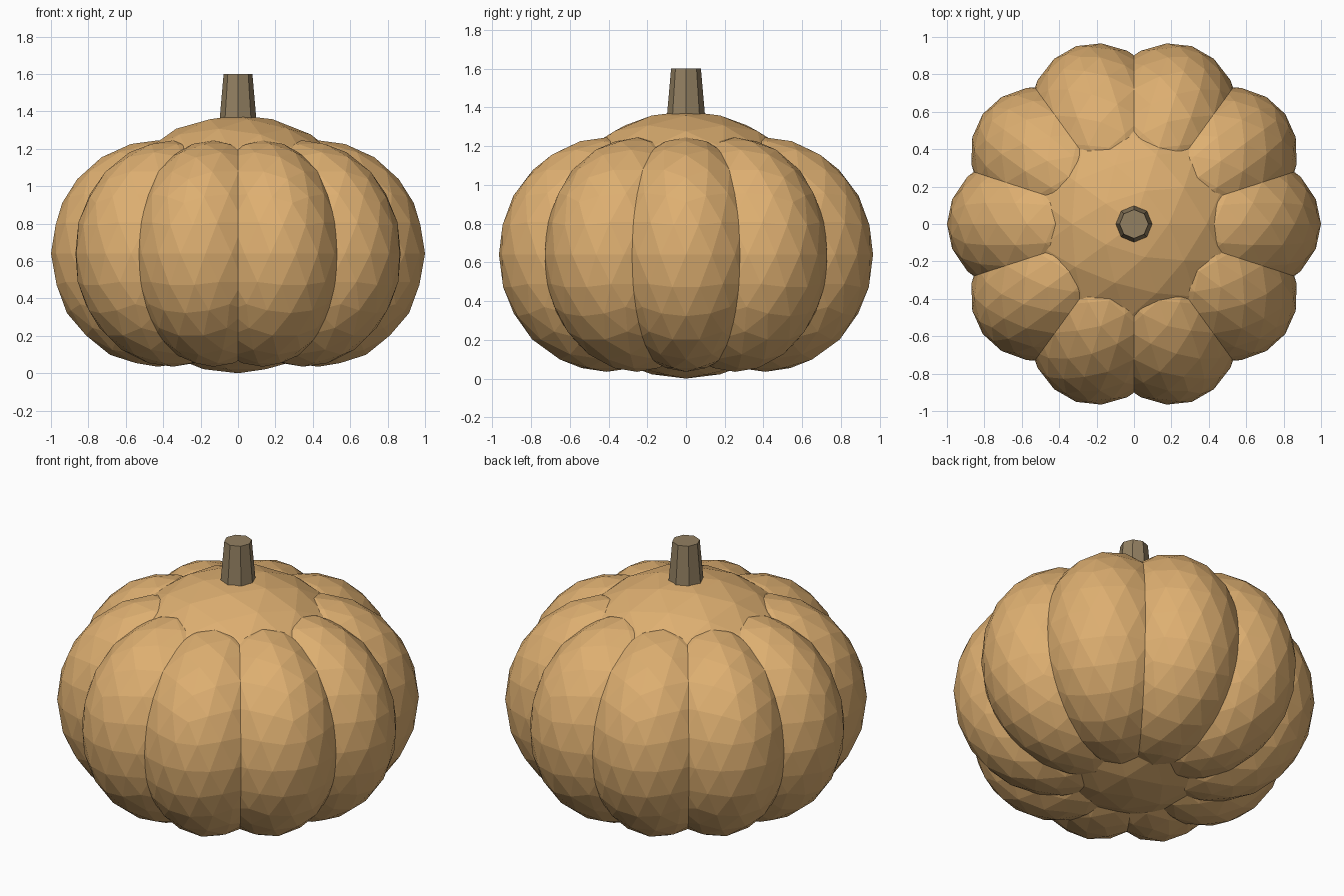
import bpy
from math import cos, sin, radians

LOBES = 10

default_cube = bpy.data.objects.get("Cube")
if default_cube:
    bpy.data.objects.remove(default_cube, do_unlink=True)


def make_material(name, colour):
    mat = bpy.data.materials.new(name)
    mat.use_nodes = True
    mat.diffuse_color = colour
    mat.node_tree.nodes["Principled BSDF"].inputs["Base Color"].default_value = colour
    return mat


def finish(name, mat):
    obj = bpy.context.object
    obj.name = obj.data.name = name
    obj.data.materials.append(mat)
    return obj


def faceted_ellipsoid(name, location, radii, turn, mat):
    bpy.ops.mesh.primitive_ico_sphere_add(subdivisions=3, radius=1, location=location,
                                          rotation=(0, 0, turn))
    obj = finish(name, mat)
    obj.scale = radii
    return obj


skin = make_material("pale orange skin", (0.73, 0.43, 0.165, 1))
bark = make_material("dull brown stem", (0.29, 0.215, 0.12, 1))

# Central body, showing at the crown and underside
faceted_ellipsoid("core", (0, 0, 0.69), (0.74, 0.74, 0.69), 0, skin)

# Ring of overlapping lobes
for i in range(LOBES):
    turn = radians(360 / LOBES * i)
    faceted_ellipsoid(f"lobe_{i + 1}", (0.43 * cos(turn), 0.43 * sin(turn), 0.64),
                      (0.57, 0.43, 0.605), turn, skin)

# Tapered eight-sided stem
bpy.ops.mesh.primitive_cone_add(vertices=8, radius1=0.098, radius2=0.077, depth=0.24,
                                location=(0, 0, 1.48))
finish("stem", bark)
